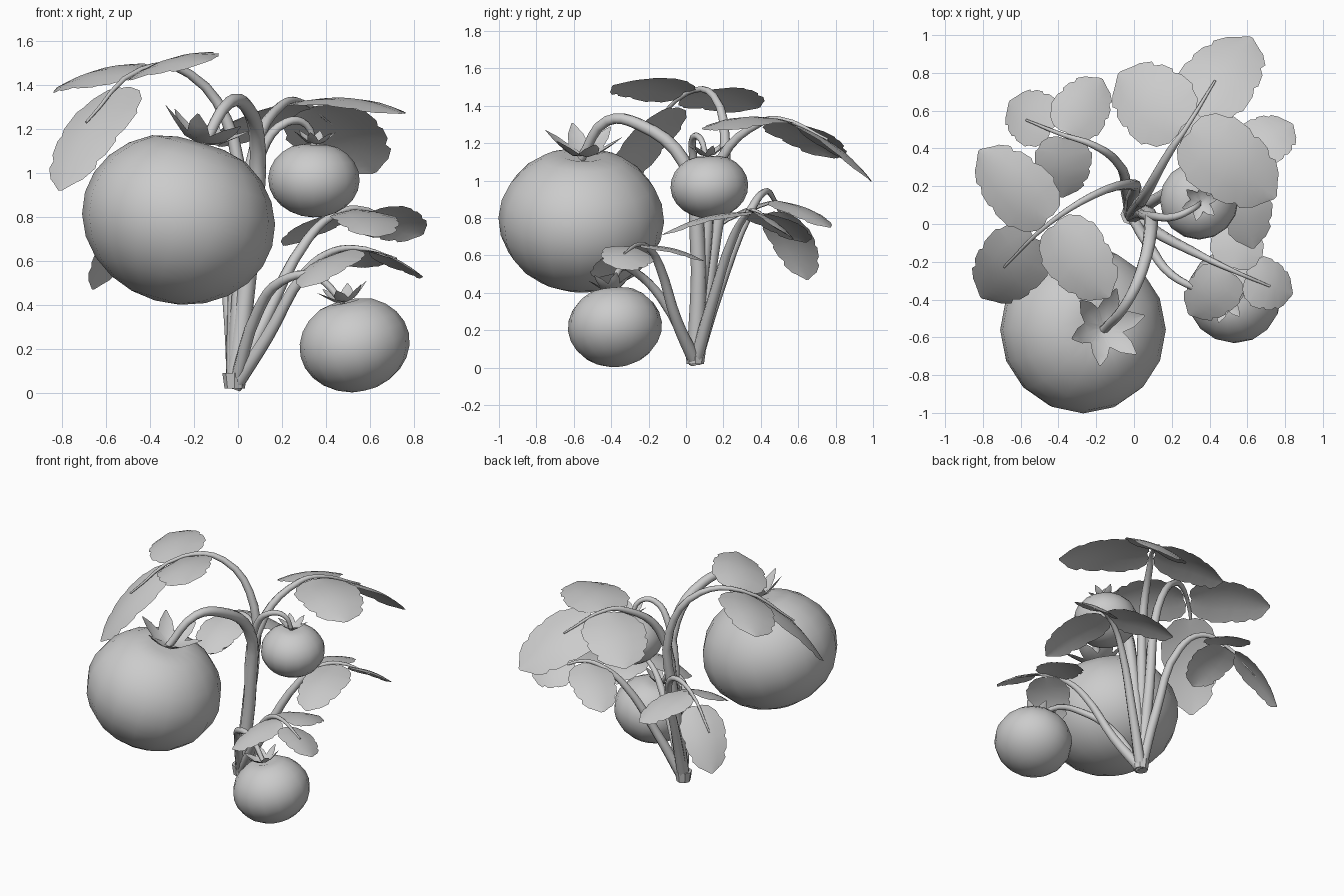
import bpy, bmesh, math
from mathutils import Vector

cube = bpy.data.objects.get("Cube")
if cube:
    bpy.data.objects.remove(cube, do_unlink=True)

clay = bpy.data.materials.new("plain grey")
clay.use_nodes = True
GREY = (0.6, 0.6, 0.6, 1)
clay.diffuse_color = GREY
clay.node_tree.nodes["Principled BSDF"].inputs["Base Color"].default_value = GREY

ROOT = Vector((-0.015, 0.05, 0.03))
UP = (0, 0, 1)


def add_object(name, data, sharp_angle=60):
    obj = bpy.data.objects.new(name, data)
    bpy.context.collection.objects.link(obj)
    data.materials.clear()
    data.materials.append(clay)
    bpy.ops.object.select_all(action="DESELECT")
    obj.select_set(True)
    bpy.context.view_layer.objects.active = obj
    bpy.ops.object.shade_smooth_by_angle(angle=math.radians(sharp_angle))


def mesh_from(bm, name):
    bmesh.ops.recalc_face_normals(bm, faces=bm.faces)
    mesh = bpy.data.meshes.new(name)
    bm.to_mesh(mesh)
    bm.free()
    return mesh


def stem(name, points, thick, thin):
    """Tapered tube along a smooth path that starts at the root."""
    points = [ROOT] + [Vector(p) for p in points]
    curve = bpy.data.curves.new(name, "CURVE")
    curve.dimensions = "3D"
    curve.bevel_depth = 1
    curve.bevel_resolution = 2
    curve.resolution_u = 4
    curve.use_fill_caps = True
    spline = curve.splines.new("BEZIER")
    spline.bezier_points.add(len(points) - 1)
    for i, (knot, p) in enumerate(zip(spline.bezier_points, points)):
        knot.co = p
        knot.handle_left_type = knot.handle_right_type = "AUTO"
        knot.radius = thick + (thin - thick) * i / (len(points) - 1)
    temp = bpy.data.objects.new(name, curve)
    bpy.context.collection.objects.link(temp)
    bpy.context.view_layer.update()
    graph = bpy.context.evaluated_depsgraph_get()
    mesh = bpy.data.meshes.new_from_object(temp.evaluated_get(graph))
    bpy.data.objects.remove(temp, do_unlink=True)
    add_object(name, mesh)


# Position along the midrib and half width of a scalloped leaf margin
MARGIN = [(-0.02, 0.2), (0, 0.52), (0.09, 0.8), (0.2, 0.9), (0.24, 1), (0.42, 1),
          (0.5, 0.9), (0.54, 0.96), (0.67, 0.87), (0.73, 0.72), (0.79, 0.76),
          (0.89, 0.53), (0.92, 0.38), (1, 0.05)]


def leaf(name, base, tip, width, up):
    """Thin scalloped sheet, arched along the midrib and folded down at the sides."""
    ahead = tip - base
    side = ahead.cross(Vector(up)).normalized()
    normal = side.cross(ahead).normalized()
    bm = bmesh.new()
    rows = []
    for i, (t, half) in enumerate(MARGIN):
        mid = i / (len(MARGIN) - 1)
        row = []
        for s in (-1, -0.5, 0, 0.5, 1):
            along = mid + (t - mid) * abs(s)
            lift = 0.07 * ahead.length * math.sin(math.pi * max(along, 0)) - 0.08 * width * half * s * s
            row.append(bm.verts.new(base + ahead * along + side * (s * half * width / 2) + normal * lift))
        rows.append(row)
    for a, b in zip(rows, rows[1:]):
        for j in range(4):
            bm.faces.new((a[j], a[j + 1], b[j + 1], b[j]))
    add_object(name, mesh_from(bm, name))


def leaf_branch(name, points, width, left_tip, end_tip, right_tip, thick=0.036, side_up=UP, end_up=UP):
    """Arched stem with two leaflets at its last knee and one further out."""
    stem(name + "_stem", points, thick, 0.006)
    joint = Vector(points[-2])
    left_tip, end_tip, right_tip = Vector(left_tip), Vector(end_tip), Vector(right_tip)
    leaf(name + "_left_leaf", joint.lerp(left_tip, 0.05), left_tip, width, side_up)
    leaf(name + "_right_leaf", joint.lerp(right_tip, 0.05), right_tip, width, side_up)
    leaf(name + "_end_leaf", joint.lerp(Vector(points[-1]), 0.35), end_tip, width, end_up)


def fruit(name, centre, axis, radius, height, cap):
    """Squashed round fruit with a dimpled top and a crown of curled sepals."""
    turn = Vector(UP).rotation_difference(Vector(axis))
    centre = Vector(centre)

    def crown_height(r):
        return height * (math.sqrt(max(0, 1 - (r / radius) ** 2)) - 0.14 * math.exp(-((r / radius) / 0.22) ** 2))

    bm = bmesh.new()
    bmesh.ops.create_uvsphere(bm, u_segments=16, v_segments=12, radius=1)
    for v in bm.verts:
        r = math.hypot(v.co.x, v.co.y) * radius
        z = crown_height(r) if v.co.z > 0 else v.co.z * height
        v.co = centre + turn @ Vector((v.co.x * radius, v.co.y * radius, z))
    add_object(name, mesh_from(bm, name), 80)

    bm = bmesh.new()
    top = crown_height(0)
    shape = [(0.05, 0.1, 0.12), (0.4, 0.27, 0.2), (0.72, 0.2, 0.45), (1, 0.02, 0.7)]
    for k in range(6):
        a = math.tau * k / 6 + 0.3
        out = Vector((math.cos(a), math.sin(a), 0))
        across = Vector((-out.y, out.x, 0))
        rows = []
        for r, half, rise in shape:
            p = out * r * cap + Vector((0, 0, top + rise * cap))
            fold = Vector((0, 0, half * cap * 0.3))
            rows.append([bm.verts.new(centre + turn @ (p + across * s * half * cap + fold * abs(s)))
                         for s in (-1, 0, 1)])
        for low, high in zip(rows, rows[1:]):
            for j in range(2):
                bm.faces.new((low[j], low[j + 1], high[j + 1], high[j]))
    add_object(name + "_sepals", mesh_from(bm, name + "_sepals"))


# Cut stub where every stem meets
bm = bmesh.new()
bmesh.ops.create_cone(bm, cap_ends=True, segments=8, radius1=0.046, radius2=0.056, depth=0.07)
bmesh.ops.translate(bm, verts=bm.verts, vec=ROOT + Vector((0, 0, 0.025)))
add_object("root_stub", mesh_from(bm, "root_stub"), 30)

# Fruits
fruit("large_fruit", (-0.27, -0.56, 0.79), (0.29, 0.03, 1), 0.443, 0.385, 0.21)
fruit("upper_small_fruit", (0.345, 0.125, 0.97), (0.03, -0.05, 1), 0.208, 0.172, 0.1)
fruit("lower_small_fruit", (0.53, -0.38, 0.22), (-0.22, -0.1, 1), 0.252, 0.215, 0.12)

# Fruit stems
stem("large_fruit_stem", [(0.06, 0.06, 0.7), (0.09, -0.01, 1.1), (0.04, -0.25, 1.3),
                          (-0.04, -0.42, 1.32), (-0.16, -0.56, 1.12)], 0.045, 0.024)
stem("upper_fruit_stem", [(0.03, 0.06, 0.5), (0.11, 0.04, 1.1), (0.22, 0.04, 1.23),
                          (0.31, 0.08, 1.22), (0.35, 0.11, 1.1)], 0.03, 0.013)
stem("lower_fruit_stem", [(0.09, -0.13, 0.37), (0.2, -0.27, 0.51), (0.35, -0.35, 0.53),
                          (0.48, -0.4, 0.41)], 0.03, 0.014)

# Leaf branches
leaf_branch("upper_right_branch", [(-0.01, 0.14, 0.6), (-0.02, 0.21, 1.15), (-0.22, 0.15, 1.45),
                                   (-0.44, 0.01, 1.47), (-0.69, -0.23, 1.23)], 0.37,
            (-0.13, -0.39, 1.51), (-0.81, -0.39, 0.92), (-0.82, 0.39, 1.39),
            thick=0.042, side_up=(-0.22, -0.22, 1))
leaf_branch("upper_back_branch", [(0.02, 0.1, 0.6), (0.08, 0.19, 1.12), (0.2, 0.4, 1.31),
                                  (0.27, 0.5, 1.33), (0.43, 0.76, 1.22)], 0.42,
            (-0.08, 0.8, 1.12), (0.62, 0.99, 1), (0.75, 0.14, 1.27),
            thick=0.042, end_up=(0, 0.75, 1))
leaf_branch("middle_back_branch", [(-0.04, 0.17, 0.4), (-0.1, 0.34, 0.83), (-0.22, 0.42, 0.94),
                                   (-0.37, 0.47, 0.9), (-0.57, 0.55, 0.7)], 0.3,
            (-0.38, 0.14, 0.74), (-0.66, 0.65, 0.47), (-0.17, 0.77, 0.75))
leaf_branch("middle_left_branch", [(0.13, 0.14, 0.35), (0.31, 0.25, 0.69), (0.42, 0.31, 0.8),
                                   (0.54, 0.36, 0.84), (0.72, 0.46, 0.77)], 0.3,
            (0.21, 0.64, 0.67), (0.84, 0.53, 0.72), (0.63, -0.13, 0.71), end_up=(-0.35, 0.35, 1))
leaf_branch("low_left_branch", [(0.13, -0.05, 0.25), (0.3, -0.14, 0.54), (0.4, -0.19, 0.63),
                                (0.53, -0.25, 0.66), (0.72, -0.33, 0.61)], 0.28,
            (0.57, 0.1, 0.57), (0.84, -0.37, 0.53), (0.29, -0.48, 0.48), end_up=(-0.35, 0.35, 1))
